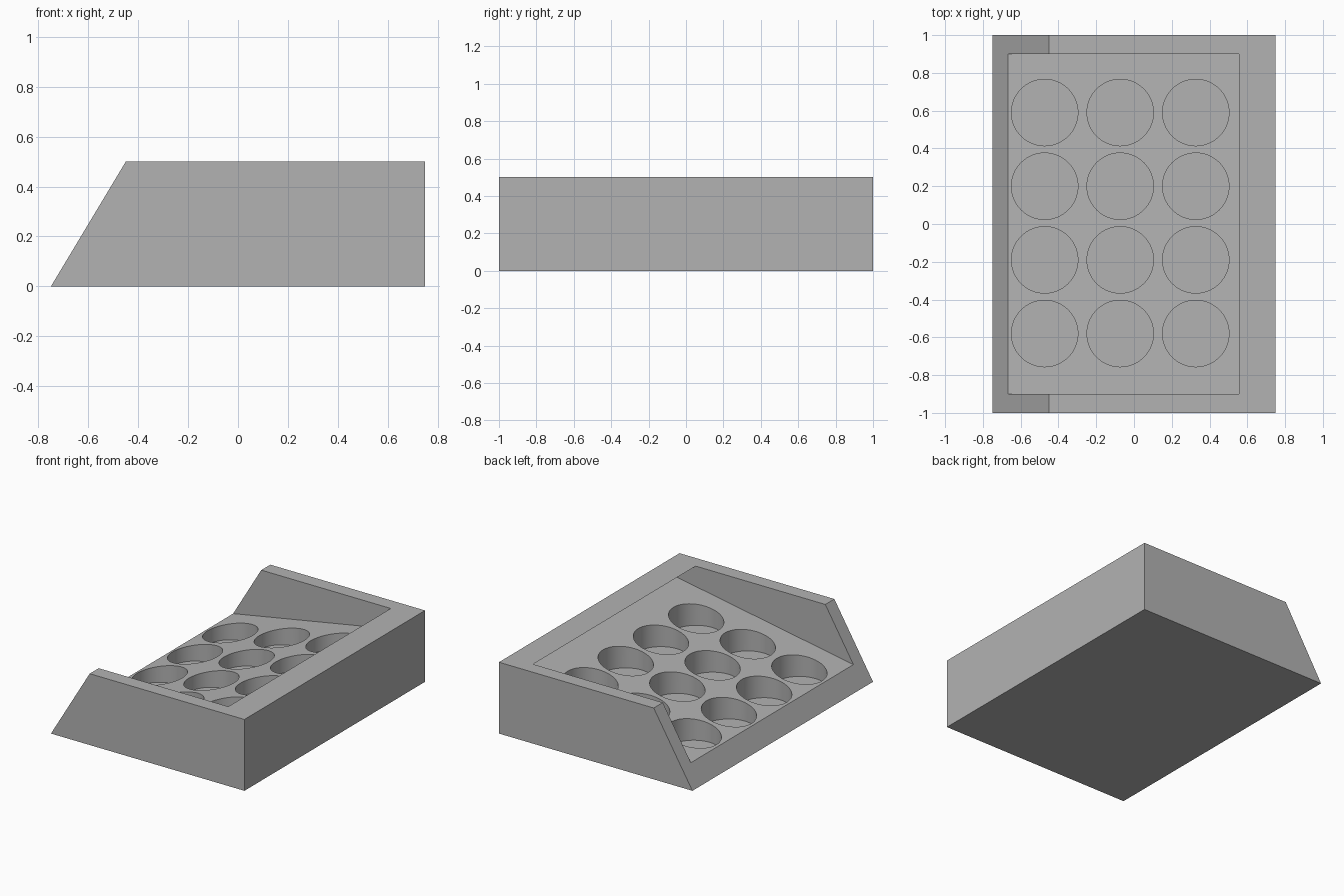
import bpy, bmesh, math

cube = bpy.data.objects.get("Cube")
if cube:
    bpy.data.objects.remove(cube, do_unlink=True)

grey = bpy.data.materials.new("plain grey")
grey.use_nodes = True
colour = (0.45, 0.45, 0.45, 1)
grey.diffuse_color = colour
grey.node_tree.nodes["Principled BSDF"].inputs["Base Color"].default_value = colour

FLOOR_AT_CENTRE, FLOOR_SLOPE = 0.257, 0.18


def floor_z(x):
    return FLOOR_AT_CENTRE + FLOOR_SLOPE * x


def finish(name, bm):
    bmesh.ops.recalc_face_normals(bm, faces=bm.faces)
    mesh = bpy.data.meshes.new(name)
    bm.to_mesh(mesh)
    bm.free()
    mesh.materials.append(grey)
    obj = bpy.data.objects.new(name, mesh)
    bpy.context.collection.objects.link(obj)
    return obj


def prism(name, profile, y0, y1):
    """Extrude an x-z profile along y."""
    bm = bmesh.new()
    face = bm.faces.new([bm.verts.new((x, y0, z)) for x, z in profile])
    ext = bmesh.ops.extrude_face_region(bm, geom=[face])
    moved = [v for v in ext["geom"] if isinstance(v, bmesh.types.BMVert)]
    bmesh.ops.translate(bm, verts=moved, vec=(0, y1 - y0, 0))
    return finish(name, bm)


def cut(target, cutter):
    mod = target.modifiers.new(cutter.name, "BOOLEAN")
    mod.operation = "DIFFERENCE"
    mod.solver = "EXACT"
    mod.object = cutter
    bpy.context.view_layer.objects.active = target
    bpy.ops.object.modifier_apply(modifier=mod.name)
    bpy.data.objects.remove(cutter, do_unlink=True)


# Body with one sloping end
rack = prism("rack_body", [(-0.75, 0), (0.75, 0), (0.75, 0.5), (-0.45, 0.5)], -1, 1)

# Sloping tray, open at the low end and undercut at the high end
tray = prism("tray_cutter", [(-0.9, floor_z(-0.9)), (0.72, floor_z(0.72)),
                             (0.555, 0.5), (0.555, 0.7), (-0.9, 0.7)], -0.9, 0.9)
cut(rack, tray)

# Grid of round upright pockets with flat bottoms
RADIUS, DEPTH, HEIGHT = 0.176, 0.13, 0.22
holes = bmesh.new()
for col in range(3):
    for row in range(4):
        x, y = -0.473 + 0.4 * col, -0.58 + 0.39 * row
        ring = bmesh.ops.create_cone(holes, cap_ends=True, segments=64,
                                     radius1=RADIUS, radius2=RADIUS, depth=HEIGHT)
        bmesh.ops.translate(holes, verts=ring["verts"],
                            vec=(x, y, floor_z(x) - DEPTH + HEIGHT / 2))
cut(rack, finish("pocket_cutter", holes))

# Smooth pocket walls, crisp edges elsewhere
bpy.ops.object.select_all(action="DESELECT")
rack.select_set(True)
bpy.context.view_layer.objects.active = rack
bpy.ops.object.shade_smooth_by_angle(angle=math.radians(20))
